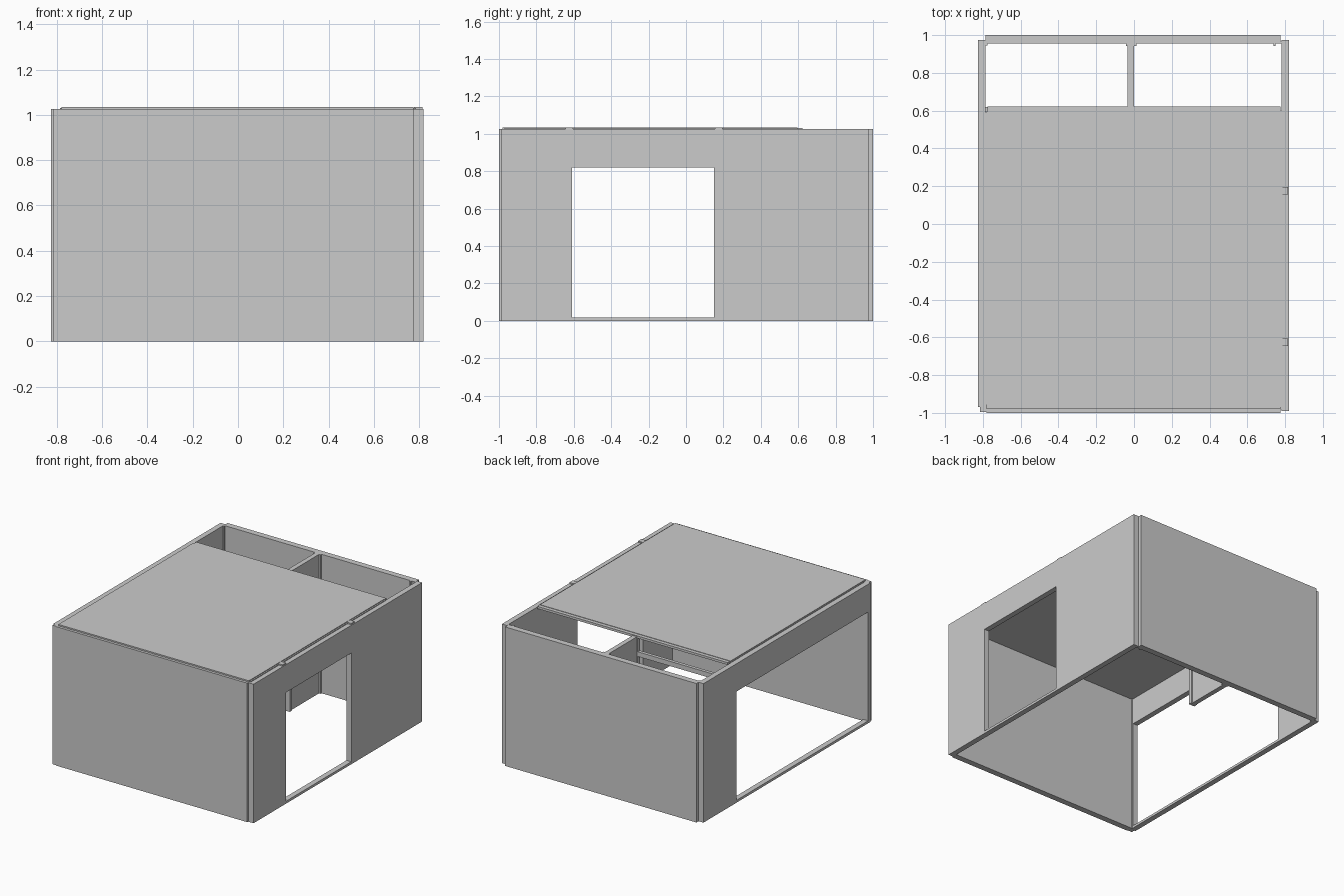
import bpy, bmesh
from mathutils import Vector, Matrix

if "Cube" in bpy.data.objects:
    bpy.data.objects.remove(bpy.data.objects["Cube"])


def box(name, x, y, z):
    """Axis-aligned box from (min, max) ranges."""
    lo, hi = Vector((x[0], y[0], z[0])), Vector((x[1], y[1], z[1]))
    bm = bmesh.new()
    bmesh.ops.create_cube(bm, size=1, matrix=Matrix.LocRotScale(
        (lo + hi) / 2, None, hi - lo))
    mesh = bpy.data.meshes.new(name)
    bm.to_mesh(mesh)
    bm.free()
    obj = bpy.data.objects.new(name, mesh)
    bpy.context.collection.objects.link(obj)
    return obj


def cut(obj, x, y, z):
    """Cut a rectangular opening and discard the cutter."""
    cutter = box("opening_cutter", x, y, z)
    cutter.hide_render = True
    mod = obj.modifiers.new("opening", 'BOOLEAN')
    mod.operation = 'DIFFERENCE'
    mod.solver = 'EXACT'
    mod.object = cutter
    bpy.context.view_layer.objects.active = obj
    bpy.ops.object.modifier_apply(modifier=mod.name)
    bpy.data.objects.remove(cutter)


TOP = 1.025          # wall top
ROOF = 1.035         # roof top

# Outer walls
box("front_wall", (-0.78, 0.775), (-1.0, -0.955), (0, TOP))
box("back_wall", (-0.785, 0.775), (0.955, 1.0), (0, TOP))
right = box("right_wall", (0.78, 0.82), (-0.99, 0.975), (0, TOP))
left = box("left_wall", (-0.825, -0.785), (-0.97, 0.975), (0, TOP))

# Doorway on the right, wide opening on the left, both with a low sill
cut(right, (0.7, 0.9), (-0.61, 0.15), (0.018, 0.82))
cut(left, (-0.9, -0.7), (-0.945, 0.59), (0.018, 0.82))

# Recessed corner posts behind the corner grooves
for name, x, y in (("front_left", (-0.815, -0.78), (-0.995, -0.95)),
                   ("front_right", (0.77, 0.79), (-0.985, -0.955)),
                   ("back_left", (-0.80, -0.775), (0.945, 0.97)),
                   ("back_right", (0.765, 0.79), (0.955, 0.97))):
    box(name + "_corner_post", x, y, (0, TOP))

# Divider between the two rear rooms, with its end post and wall clips
box("room_divider", (-0.035, 0.0), (0.60, 0.955), (0, TOP))
box("divider_post", (-0.04, 0.008), (0.592, 0.62), (0, TOP - 0.005))
for i, x in enumerate((-0.042, 0.0, 0.738)):
    box(f"wall_clip_{i}", (x, x + 0.012), (0.942, 0.956), (0, TOP))

# Rail across the open side of the left rear room
box("room_rail", (-0.785, -0.035), (0.595, 0.62), (0.88, 0.915))

# Roof slab over the main room, with a lower rear edge strip
box("roof", (-0.78, 0.775), (-0.98, 0.595), (1.015, ROOF))
box("roof_rear_strip", (-0.775, 0.775), (0.595, 0.622), (1.015, ROOF - 0.003))

# Raised top strips on the side walls
box("left_wall_top_strip", (-0.785, -0.78), (-0.955, 0.59), (1.015, 1.03))
box("right_wall_top_strip", (0.775, 0.785), (-0.97, 0.60), (1.015, 1.03))

# Small caps on top of the door jambs
for i, y in enumerate((-0.625, 0.175)):
    box(f"jamb_cap_{i}", (0.777, 0.815), (y - 0.02, y + 0.02), (1.02, ROOF))
